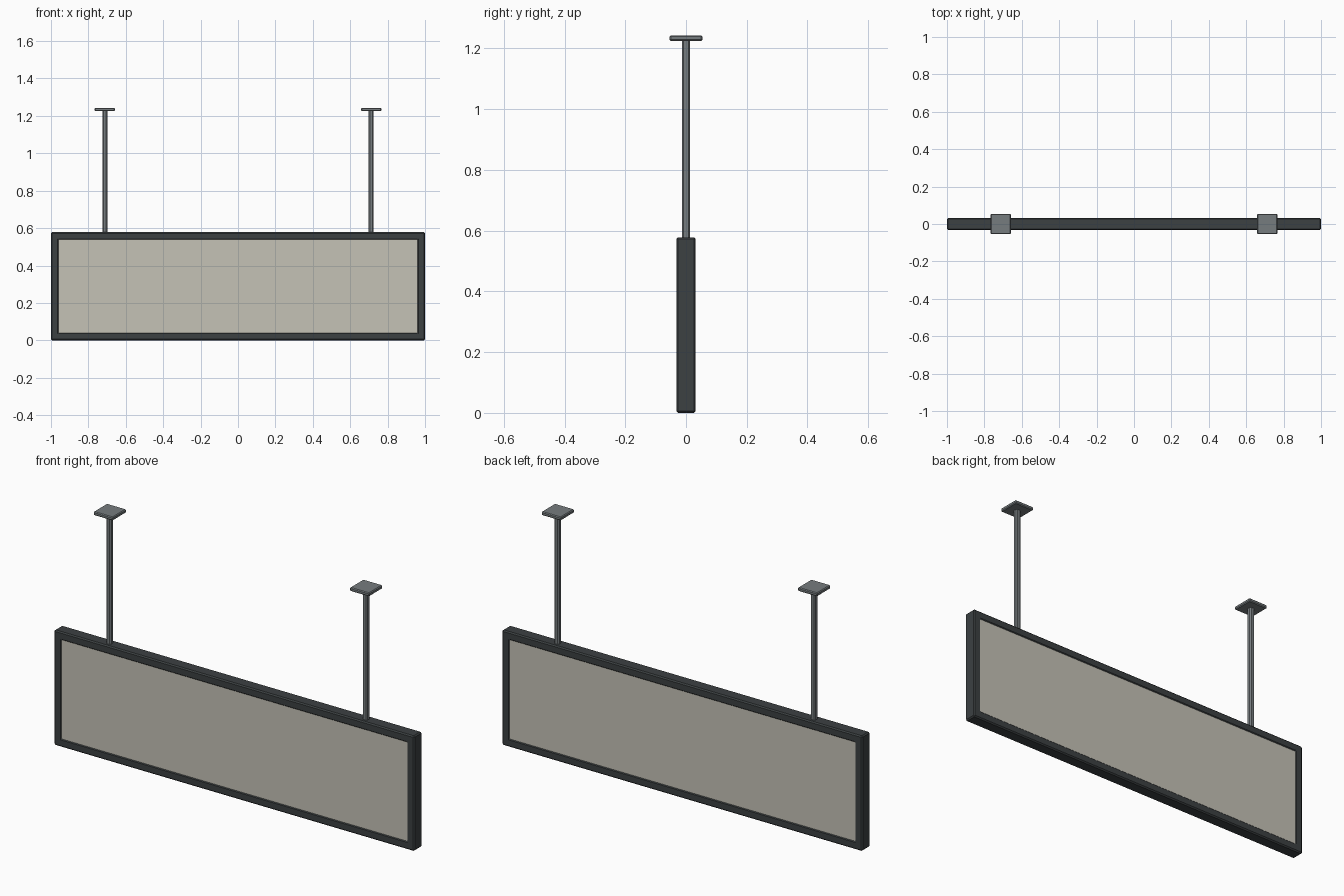
import bpy, bmesh
from mathutils import Matrix, Vector

if "Cube" in bpy.data.objects:
    bpy.data.objects.remove(bpy.data.objects["Cube"])

W, D, H = 2.0, 0.064, 0.578      # sign housing
RIM = 0.042                      # visible frame width
ROD_X, TOP = 0.712, 1.243


def material(name, rgb):
    m = bpy.data.materials.new(name)
    m.diffuse_color = (*rgb, 1)
    m.use_nodes = True
    m.node_tree.nodes["Principled BSDF"].inputs["Base Color"].default_value = m.diffuse_color
    return m


dark = material("dark_metal", (0.045, 0.052, 0.055))
grey = material("grey_metal", (0.18, 0.2, 0.21))
cream = material("panel_cream", (0.56, 0.54, 0.47))


def finish(name, bm, mat, bevel=0.0):
    bmesh.ops.recalc_face_normals(bm, faces=bm.faces)
    me = bpy.data.meshes.new(name)
    bm.to_mesh(me)
    bm.free()
    me.materials.append(mat)
    ob = bpy.data.objects.new(name, me)
    bpy.context.collection.objects.link(ob)
    if bevel:
        b = ob.modifiers.new("bevel", "BEVEL")
        b.width, b.segments, b.limit_method = bevel, 1, "ANGLE"
    return ob


def box_mesh(size, centre):
    bm = bmesh.new()
    bmesh.ops.create_cube(bm, size=1, matrix=Matrix.Translation(centre) @ Matrix.Diagonal((*size, 1)))
    return bm


# frame: a box opened right through, front to back
bm = box_mesh((W, D, H), (0, 0, H / 2))
ends = [f for f in bm.faces if abs(f.normal.y) > 0.9]
bmesh.ops.inset_individual(bm, faces=ends, thickness=RIM, use_even_offset=True)
loops = [e for f in ends for e in f.edges]
bmesh.ops.delete(bm, geom=ends, context="FACES_ONLY")
bmesh.ops.bridge_loops(bm, edges=loops)
frame = finish("sign_frame", bm, dark, 0.006)

# double-sided display panel
finish("display_panel", box_mesh((W - 2 * RIM + 0.01, D - 0.008, H - 2 * RIM + 0.01), (0, 0, H / 2)), cream)

# hanging rods and ceiling plates
for side, s in (("left", -1), ("right", 1)):
    x = s * ROD_X
    lo, hi = H - 0.01, TOP - 0.01
    finish(side + "_rod", box_mesh((0.027, 0.027, hi - lo), (x, 0, (lo + hi) / 2)), grey, 0.006)
    finish(side + "_ceiling_plate", box_mesh((0.108, 0.108, 0.018), (x, 0, TOP - 0.009)), grey, 0.004)
